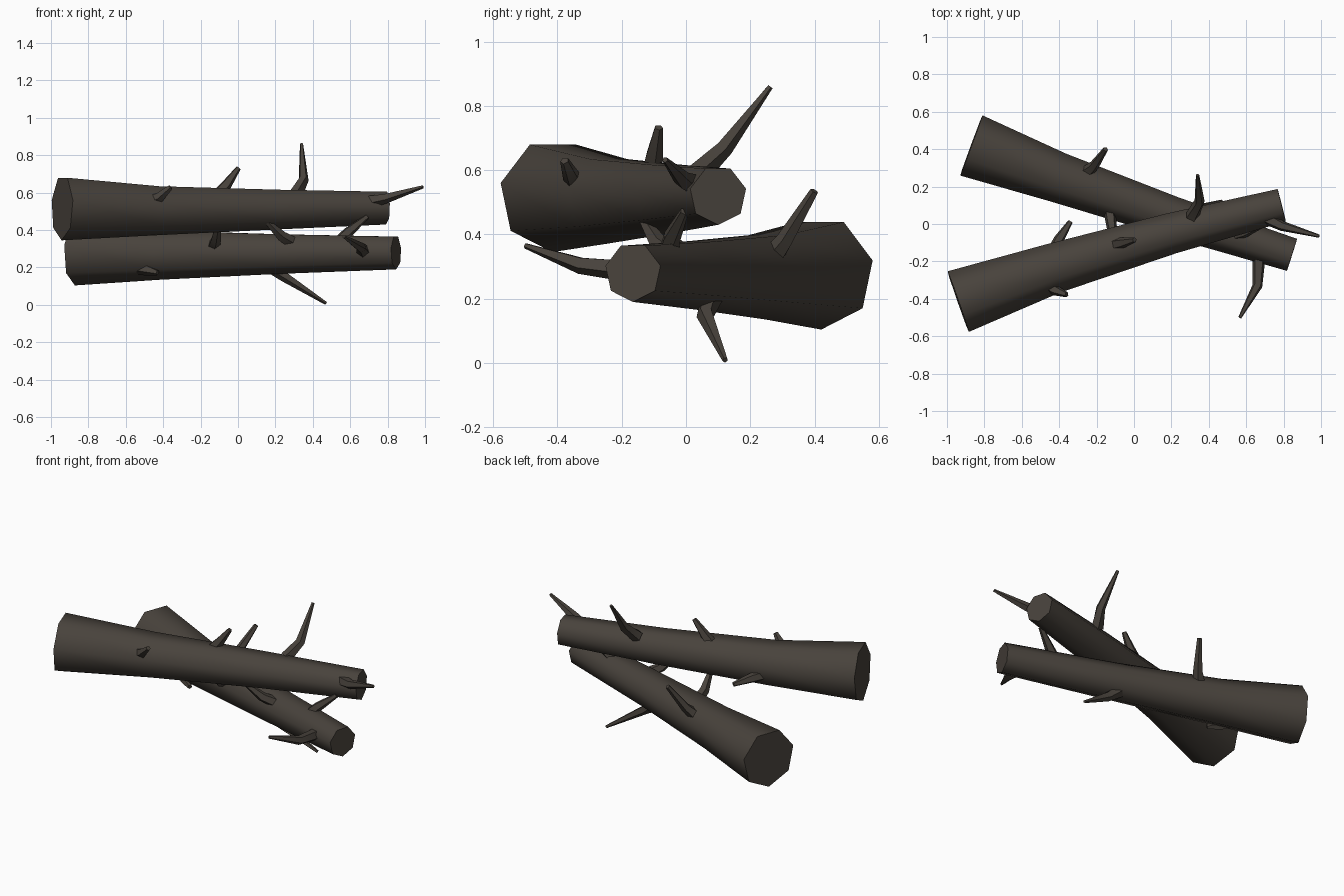
import bpy, bmesh, math
from mathutils import Vector

old = bpy.data.objects.get("Cube")
if old:
    bpy.data.objects.remove(old, do_unlink=True)

bark = bpy.data.materials.new("dark_bark")
bark.use_nodes = True
colour = (0.065, 0.055, 0.045, 1)
bark.diffuse_color = colour
bsdf = next(n for n in bark.node_tree.nodes if n.type == 'BSDF_PRINCIPLED')
bsdf.inputs["Base Color"].default_value = colour
bsdf.inputs["Roughness"].default_value = 0.9


def tube(name, points, radii, sides):
    """Capped tapering tube along a path, with one corner pointing down."""
    pts = [Vector(p) for p in points]
    bm = bmesh.new()
    rings = []
    for i, (p, r) in enumerate(zip(pts, radii)):
        t = (pts[min(i + 1, len(pts) - 1)] - pts[max(i - 1, 0)]).normalized()
        ref = Vector((0, 0, 1)) if abs(t.z) < 0.9 else Vector((1, 0, 0))
        side = ref.cross(t).normalized()
        up = t.cross(side)
        ring = []
        for k in range(sides):
            a = 2 * math.pi * k / sides - math.pi / 2
            ring.append(bm.verts.new(p + r * (math.cos(a) * side + math.sin(a) * up)))
        rings.append(ring)
    for a, b in zip(rings, rings[1:]):
        for k in range(sides):
            n = (k + 1) % sides
            bm.faces.new((a[k], a[n], b[n], b[k]))
    bm.faces.new(rings[0][::-1])
    bm.faces.new(rings[-1])
    bmesh.ops.recalc_face_normals(bm, faces=bm.faces)
    mesh = bpy.data.meshes.new(name)
    bm.to_mesh(mesh)
    bm.free()
    mesh.materials.append(bark)
    obj = bpy.data.objects.new(name, mesh)
    bpy.context.collection.objects.link(obj)
    bpy.ops.object.select_all(action='DESELECT')
    obj.select_set(True)
    bpy.context.view_layer.objects.active = obj
    bpy.ops.object.shade_smooth_by_angle(angle=math.radians(55))
    return obj


# Two crossed logs, flared at the root end
LOG_RADII = (0.176, 0.138, 0.112, 0.092)
tube("upper_log", [(-.94, -.415, .521), (-.44, -.24, .51), (.2, -.05, .515), (.79, .10, .522)],
     LOG_RADII, 7)
tube("lower_log", [(-.87, .42, .28), (-.41, .25, .273), (.2, .04, .277), (.845, -.165, .282)],
     LOG_RADII, 7)

LONG = (0.038, 0.028, 0.009)
SHORT = (0.034, 0.029, 0.014)

# Twigs on the upper log
tube("upper_front_stub", [(-.47, -.32, .555), (-.42, -.355, .575), (-.36, -.378, .63)], SHORT, 5)
tube("upper_top_stub", [(-.11, -.11, .59), (-.06, -.1, .645), (.003, -.085, .733)], SHORT, 5)
tube("upper_tall_twig", [(.31, .04, .59), (.35, .12, .67), (.34, .262, .86)], LONG, 5)
tube("upper_end_twig", [(.69, .04, .55), (.79, -.01, .57), (.99, -.065, .632)], LONG, 5)
tube("upper_back_twig", [(-.44, -.16, .475), (-.40, -.08, .47), (-.34, .013, .45)], SHORT, 5)

# Twigs on the lower log
tube("lower_bottom_twig", [(.17, .08, .21), (.25, .06, .15), (.47, .122, .009)], LONG, 5)
tube("lower_end_twig", [(.67, -.15, .285), (.66, -.33, .305), (.566, -.5, .365)], LONG, 5)
tube("lower_top_twig", [(.53, -.06, .33), (.59, -.045, .39), (.69, -.005, .472)], SHORT, 5)
tube("lower_front_twig", [(.29, -.04, .335), (.23, -.085, .37), (.15, -.135, .45)], SHORT, 5)
tube("lower_middle_twig", [(-.13, .07, .315), (-.12, -.01, .345), (-.105, -.1, .44)], SHORT, 5)
tube("lower_back_twig", [(-.26, .27, .33), (-.215, .31, .385), (-.152, .4, .535)], LONG[:2] + (.014,), 5)
tube("lower_under_stub", [(-.53, .21, .195), (-.48, .17, .185), (-.43, .135, .172)], SHORT, 5)
